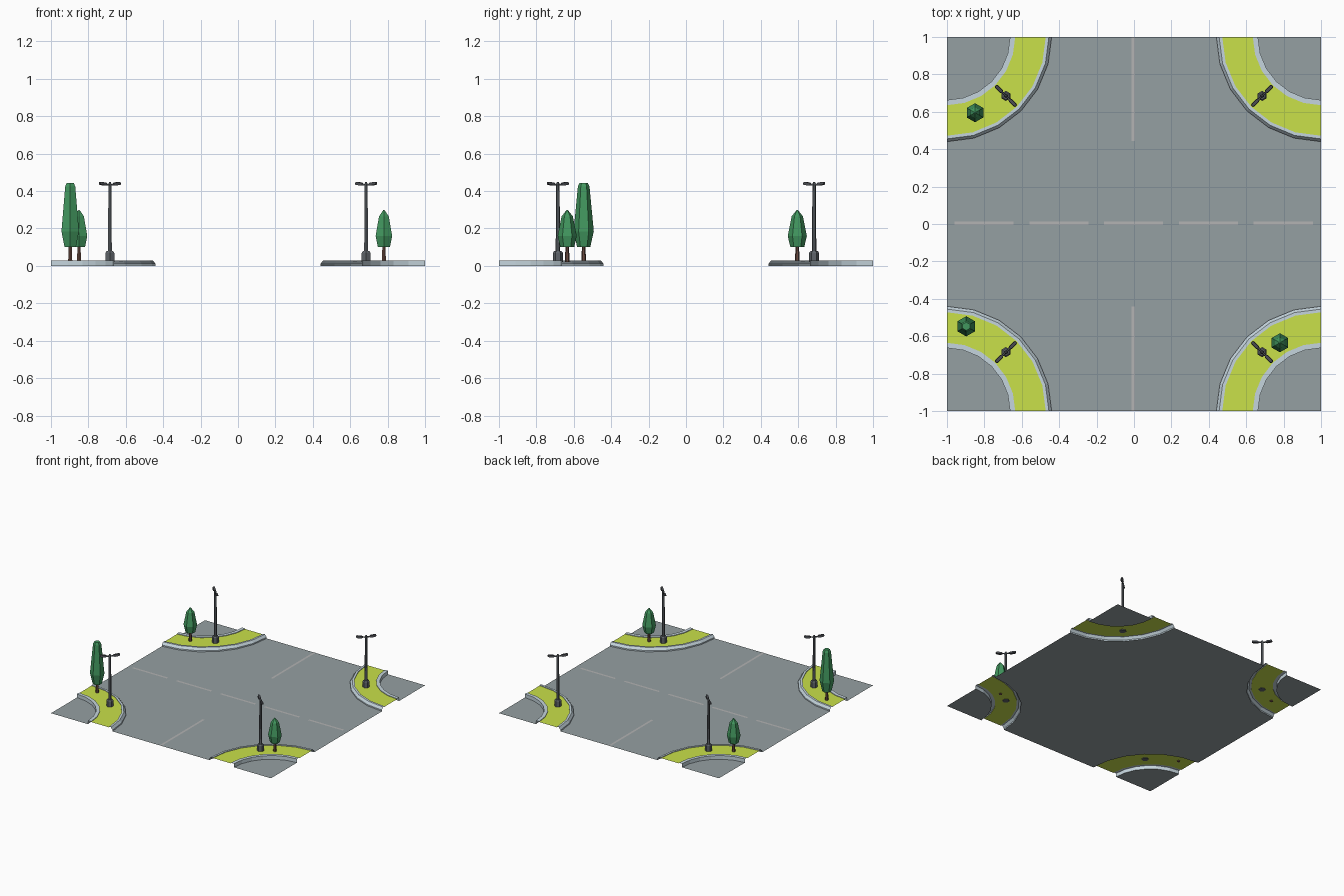
import bpy
from math import cos, sin, pi, radians
from mathutils import Matrix, Vector

if "Cube" in bpy.data.objects:
    bpy.data.objects.remove(bpy.data.objects["Cube"])


def material(name, r, g, b):
    m = bpy.data.materials.new(name)
    m.diffuse_color = [(c / 255) ** 2.2 for c in (r, g, b)] + [1]
    m.use_nodes = True
    m.node_tree.nodes["Principled BSDF"].inputs["Base Color"].default_value = m.diffuse_color
    return m


ASPHALT = material("asphalt", 148, 158, 161)
PAINT = material("paint", 178, 178, 178)
STONE = material("stone", 196, 212, 220)
GRASS = material("grass", 200, 224, 75)
LEAF = material("leaf", 68, 150, 95)
BARK = material("bark", 105, 75, 65)
METAL = material("metal", 95, 100, 105)
LAMP = material("lamp", 75, 77, 82)


def build(name, verts, faces, mat):
    me = bpy.data.meshes.new(name)
    me.from_pydata(verts, [], faces)
    me.materials.append(mat)
    ob = bpy.data.objects.new(name, me)
    bpy.context.collection.objects.link(ob)
    return ob


CORNERS = [(-1, -1), (1, -1), (1, 1), (-1, 1)]
STEPS = 6


def arc(sx, sy, r, z=0):
    """Quarter arc round a tile corner."""
    angles = [pi / 2 * i / STEPS for i in range(STEPS + 1)]
    return [(sx - sx * r * cos(a), sy - sy * r * sin(a), z) for a in angles]


def sweep(name, profile, mat):
    """Sweep an outer-to-inner (radius, z) profile round all four corners."""
    verts, faces = [], []
    n = STEPS + 1
    for sx, sy in CORNERS:
        base = len(verts)
        for r, z in profile:
            verts += arc(sx, sy, r, z)
        for j in range(len(profile) - 1):
            for i in range(STEPS):
                k = base + j * n + i
                f = [k, k + 1, k + n + 1, k + n]
                faces.append(f if sx * sy > 0 else f[::-1])
    return build(name, verts, faces, mat)


def lathe(name, rings, mat, loc, sides=6, turn=0):
    """Closed solid of (radius, z) rings."""
    verts, faces = [], []
    for r, z in rings:
        for i in range(sides):
            a = turn + 2 * pi * i / sides
            verts.append((r * cos(a), r * sin(a), z))
    for j in range(len(rings) - 1):
        for i in range(sides):
            k = (i + 1) % sides
            faces.append((j * sides + i, j * sides + k,
                          (j + 1) * sides + k, (j + 1) * sides + i))
    faces.append(range(sides - 1, -1, -1))
    faces.append(range((len(rings) - 1) * sides, len(rings) * sides))
    ob = build(name, verts, faces, mat)
    ob.location = loc
    return ob


# Road surface with four rounded corner cut-outs
outline = []
for n, (sx, sy) in enumerate(CORNERS):
    pts = arc(sx, sy, 0.56)
    outline += pts if n % 2 else pts[::-1]
build("road", outline, [range(len(outline))], ASPHALT)

# Flat paved pieces inside each corner
for sx, sy in CORNERS:
    pts = [(sx, sy, 0)] + arc(sx, sy, 0.337)
    if sx * sy < 0:
        pts.reverse()
    build("corner_pavement", pts, [range(len(pts))], ASPHALT)

# Kerbs and grass strips, hollow underneath
sweep("outer_kerb", [(0.56, 0), (0.56, 0.01), (0.545, 0.03), (0.528, 0.03), (0.528, 0.025)], STONE)
sweep("grass_strip", [(0.528, 0.025), (0.365, 0.025)], GRASS)
sweep("inner_kerb", [(0.365, 0.025), (0.365, 0.03), (0.337, 0.03), (0.337, 0)], STONE)


# Painted lane lines
def line(x0, x1, y0, y1):
    z = 0.001
    build("lane_line", [(x0, y0, z), (x1, y0, z), (x1, y1, z), (x0, y1, z)],
          [(0, 1, 2, 3)], PAINT)


for i in range(-2, 3):
    line(0.4 * i - 0.16, 0.4 * i + 0.156, -0.005, 0.013)
line(-0.013, 0.005, 0.445, 1)
line(-0.013, 0.005, -1, -0.44)

# Trees: hexagonal trunk and faceted crown
SMALL = [(0.037, 0.1), (0.051, 0.16), (0.03, 0.265), (0.004, 0.298)]
TALL = [(0.035, 0.1), (0.054, 0.185), (0.031, 0.425), (0.022, 0.443)]
for x, y, crown in [(-0.85, 0.595, SMALL), (0.78, -0.635, SMALL), (-0.897, -0.547, TALL)]:
    lathe("tree_trunk", [(0.013, 0.02), (0.009, 0.11)], BARK, (x, y, 0), turn=pi / 6)
    lathe("tree_crown", crown, LEAF, (x, y, 0), turn=pi / 6)


# Street lamps: hexagonal base and pole, two tilted heads facing in and out
def head(name, sections, mat, matrix):
    """Tapered bar along x made of (x, half width, half height) sections."""
    verts, faces = [], []
    for x, w, h in sections:
        verts += [matrix @ Vector(p) for p in ((x, -w, -h), (x, w, -h), (x, w * 0.7, h), (x, -w * 0.7, h))]
    for j in range(0, len(verts) - 4, 4):
        for i in range(4):
            k = (i + 1) % 4
            faces.append((j + i, j + k, j + 4 + k, j + 4 + i))
    faces += [(3, 2, 1, 0), range(len(verts) - 4, len(verts))]
    build(name, verts, faces, mat)


for sx, sy in CORNERS:
    loc = Vector((sx * 0.685, sy * 0.685, 0))
    lathe("lamp_base", [(0.027, 0.02), (0.027, 0.07), (0.019, 0.08)], METAL, loc, turn=pi / 6)
    lathe("lamp_pole", [(0.012, 0.07), (0.009, 0.44), (0.005, 0.448)], METAL, loc, turn=pi / 6)
    for side in (0, pi):
        spin = Matrix.Rotation(sx * sy * pi / 4 + side, 4, 'Z')
        m = Matrix.Translation(loc + Vector((0, 0, 0.432))) @ spin @ Matrix.Rotation(radians(-8), 4, 'Y')
        head("lamp_arm", [(0, 0.004, 0.004), (0.03, 0.004, 0.004)], METAL, m)
        head("lamp_head", [(0.026, 0.007, 0.005), (0.036, 0.011, 0.008),
                           (0.068, 0.011, 0.008), (0.077, 0.007, 0.005)], LAMP, m)
